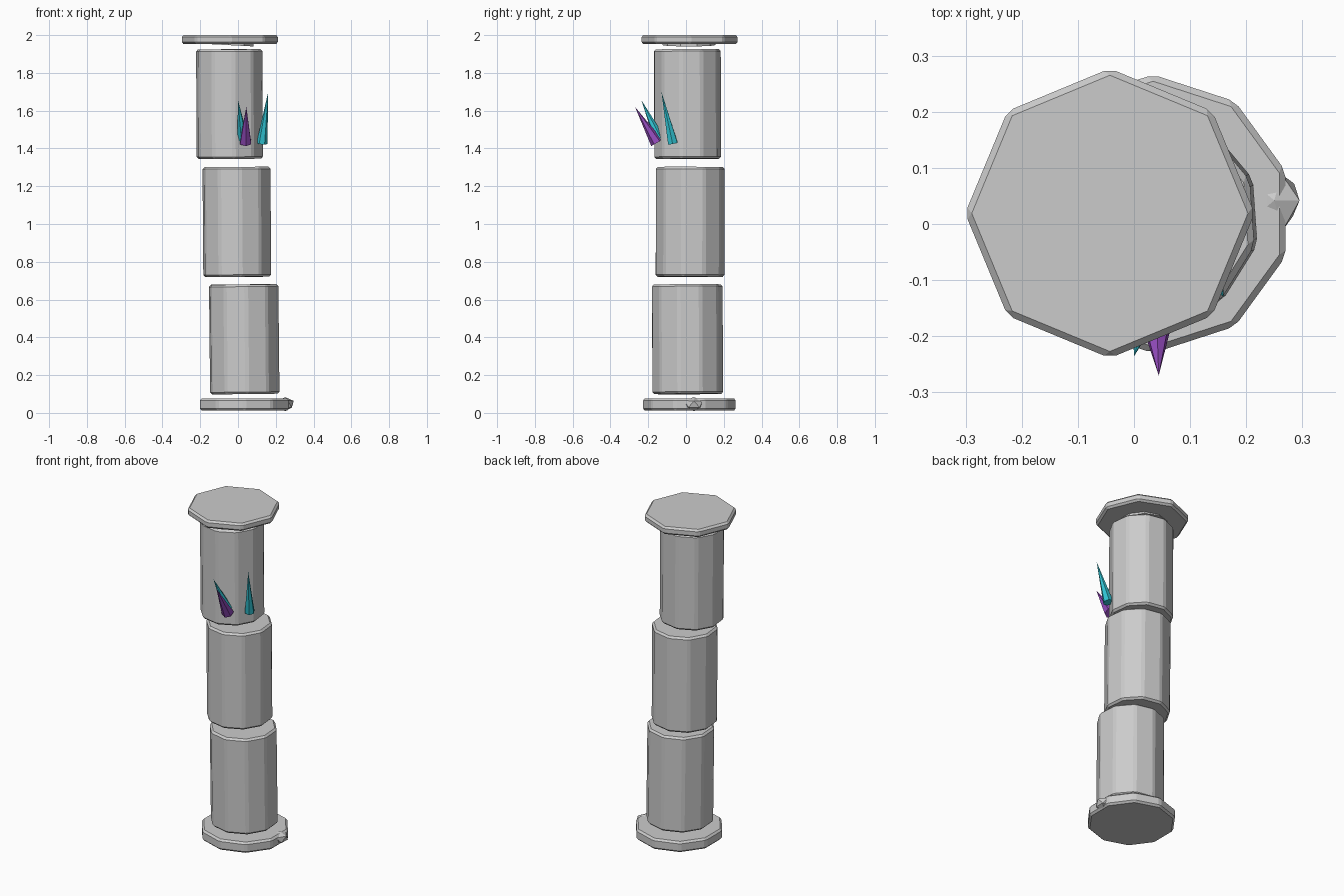
import bpy, math, random
from mathutils import Vector

if "Cube" in bpy.data.objects:
    bpy.data.objects.remove(bpy.data.objects["Cube"])

random.seed(4)


def material(name, rgb):
    m = bpy.data.materials.new(name)
    m.diffuse_color = (*rgb, 1)
    m.use_nodes = True
    m.node_tree.nodes["Principled BSDF"].inputs["Base Color"].default_value = m.diffuse_color
    return m


def stone(name, sides, r, x, y, z0, z1, turn=0, tilt=(0, 0), bevel=0.011):
    """Chamfered prism; turn is the angle of the first corner from +y."""
    bpy.ops.mesh.primitive_cylinder_add(
        vertices=sides, radius=r, depth=z1 - z0, location=(x, y, (z0 + z1) / 2),
        rotation=(math.radians(tilt[0]), math.radians(tilt[1]), math.radians(turn)))
    ob = bpy.context.object
    ob.name = name
    if bevel:
        b = ob.modifiers.new("chamfer", 'BEVEL')
        b.width = bevel
        b.segments = 1
        b.limit_method = 'ANGLE'
        b.angle_limit = math.radians(30)
    return ob


def crystal(name, base, tip, r, mat):
    base, tip = Vector(base), Vector(tip)
    axis = tip - base
    bpy.ops.mesh.primitive_cone_add(vertices=6, radius1=r, radius2=0, depth=axis.length,
                                    location=(base + tip) / 2)
    ob = bpy.context.object
    ob.name = name
    ob.rotation_euler = axis.to_track_quat('Z', 'Y').to_euler()
    ob.data.materials.append(mat)


# Plinth, three leaning drums and the cap slab
stone("plinth", 10, 0.248, 0.034, 0.018, 0.012, 0.077)
stone("lower_drum", 10, 0.190, 0.033, 0.008, 0.10, 0.68, 4, (0.2, -0.6))
stone("middle_drum", 10, 0.185, -0.006, 0.022, 0.72, 1.302, 6, (-0.2, -0.4))
stone("upper_drum", 10, 0.180, -0.045, 0.008, 1.345, 1.925, 7, (0.1, -0.3))
stone("cap_slab", 8, 0.258, -0.043, 0.019, 1.953, 2.0)

# Tilted bearing stone mostly hidden under the cap
stone("bearing_stone", 10, 0.14, -0.05, 0.015, 1.947, 1.975, 0, (0, 3), 0)

# Crystals growing from the upper drum
teal = material("teal_crystal", (0.03, 0.55, 0.65))
purple = material("purple_crystal", (0.29, 0.07, 0.5))
crystal("right_crystal", (0.127, -0.07, 1.427), (0.16, -0.13, 1.70), 0.029, teal)
crystal("left_crystal", (0.025, -0.14, 1.45), (0.0, -0.236, 1.655), 0.030, teal)
crystal("middle_crystal", (0.04, -0.155, 1.43), (0.044, -0.27, 1.62), 0.034, purple)

# Broken chunk of rubble on the plinth edge
bpy.ops.mesh.primitive_ico_sphere_add(subdivisions=1, radius=1, location=(0.25, 0.042, 0.046))
rubble = bpy.context.object
rubble.name = "rubble"
for v in rubble.data.vertices:
    v.co *= random.uniform(0.9, 1.1)
    v.co.x *= 0.05
    v.co.y *= 0.058
    v.co.z *= 0.039
